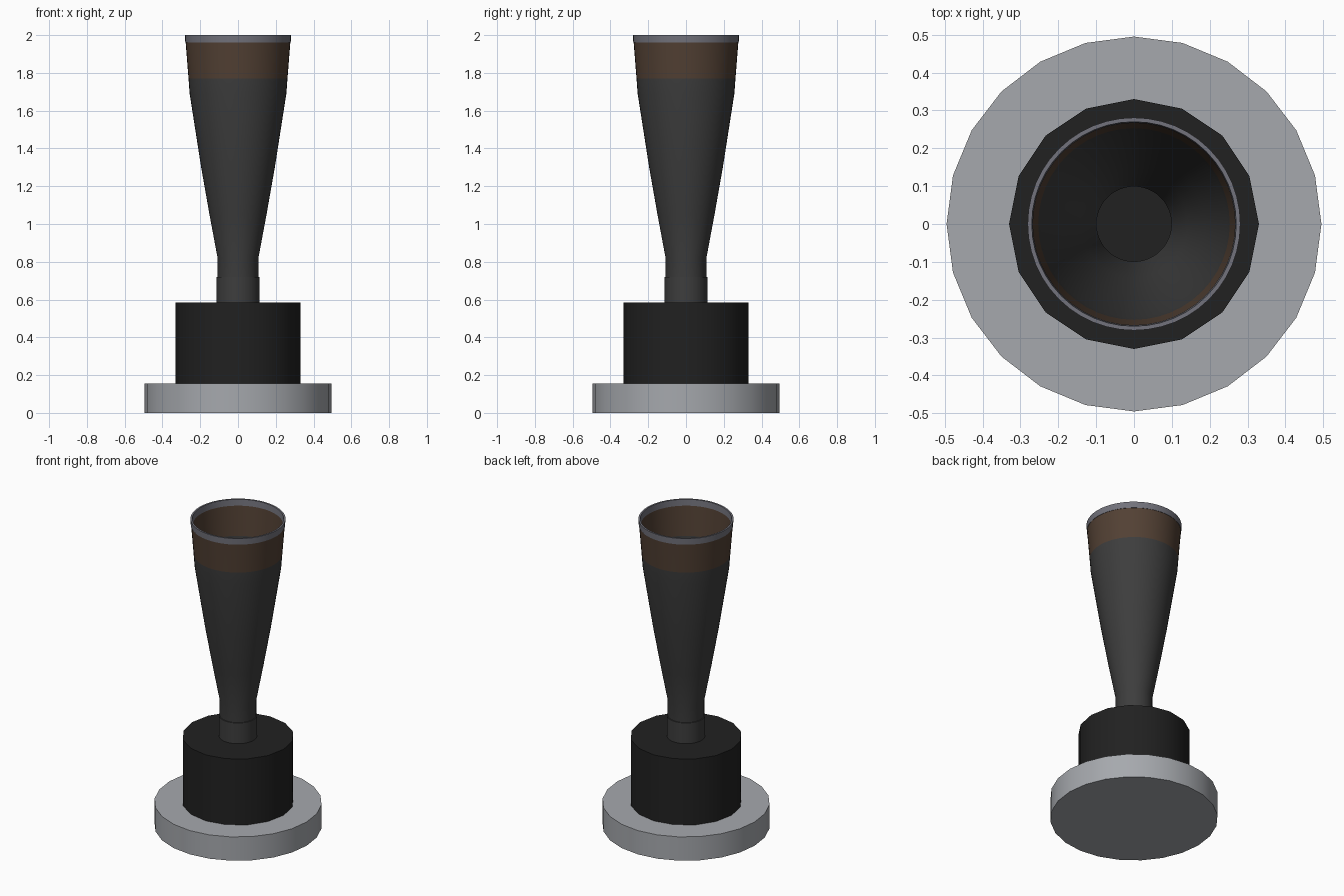
import bpy, bmesh, math

if "Cube" in bpy.data.objects:
    bpy.data.objects.remove(bpy.data.objects["Cube"])


def material(name, rgb):
    m = bpy.data.materials.new(name)
    m.diffuse_color = (*rgb, 1)
    m.use_nodes = True
    m.node_tree.nodes["Principled BSDF"].inputs["Base Color"].default_value = m.diffuse_color
    return m


silver = material("silver grey", (0.38, 0.395, 0.42))
black = material("soft black", (0.015, 0.015, 0.015))
charcoal = material("charcoal", (0.047, 0.047, 0.047))
brown = material("brown", (0.085, 0.052, 0.034))
rim_grey = material("rim grey", (0.17, 0.17, 0.2))


def lathe(name, profile, sides, mat, closed=False):
    """Spin (radius, z) points about the z axis; radius 0 makes a cap centre."""
    bm = bmesh.new()
    rings = []
    for r, z in profile:
        if r == 0:
            rings.append([bm.verts.new((0, 0, z))] * sides)
        else:
            rings.append([bm.verts.new((r * math.cos(a), r * math.sin(a), z))
                          for a in (2 * math.pi * i / sides for i in range(sides))])
    pairs = list(zip(rings, rings[1:]))
    if closed:
        pairs.append((rings[-1], rings[0]))
    for low, high in pairs:
        for i in range(sides):
            j = (i + 1) % sides
            corners = dict.fromkeys((low[i], low[j], high[j], high[i]))
            bm.faces.new(list(corners))
    bmesh.ops.recalc_face_normals(bm, faces=bm.faces)
    mesh = bpy.data.meshes.new(name)
    bm.to_mesh(mesh)
    bm.free()
    mesh.materials.append(mat)
    ob = bpy.data.objects.new(name, mesh)
    bpy.context.collection.objects.link(ob)
    bpy.ops.object.select_all(action='DESELECT')
    ob.select_set(True)
    bpy.context.view_layer.objects.active = ob
    bpy.ops.object.shade_smooth_by_angle(angle=math.radians(30))
    return ob


def drum(name, radius, z0, z1, sides, mat):
    return lathe(name, [(0, z0), (radius, z0), (radius, z1), (0, z1)], sides, mat)


# Foot and body
drum("base_plate", 0.495, 0, 0.155, 24, silver)
drum("body", 0.33, 0.155, 0.585, 16, black)

# Collar around the foot of the horn
lathe("collar", [(0.113, 0.585), (0.113, 0.72), (0.1, 0.72), (0.1, 0.585)],
      48, charcoal, closed=True)

# Hollow flared horn, with a brown band near its mouth
outer = [(0.108, 0.585), (0.108, 0.82), (0.151, 1.05), (0.195, 1.3),
         (0.256, 1.69), (0.262, 1.77), (0.277, 1.96)]
inner = [(r - 0.009, z) for r, z in reversed(outer)]
horn = lathe("horn", outer + inner, 48, charcoal, closed=True)
horn.data.materials.append(brown)
for f in horn.data.polygons:
    if f.center.z > 1.77:
        f.material_index = 1

# Metal ring at the mouth
lathe("mouth_rim", [(0.279, 1.96), (0.281, 2.0), (0.270, 2.0), (0.267, 1.96)],
      48, rim_grey, closed=True)
